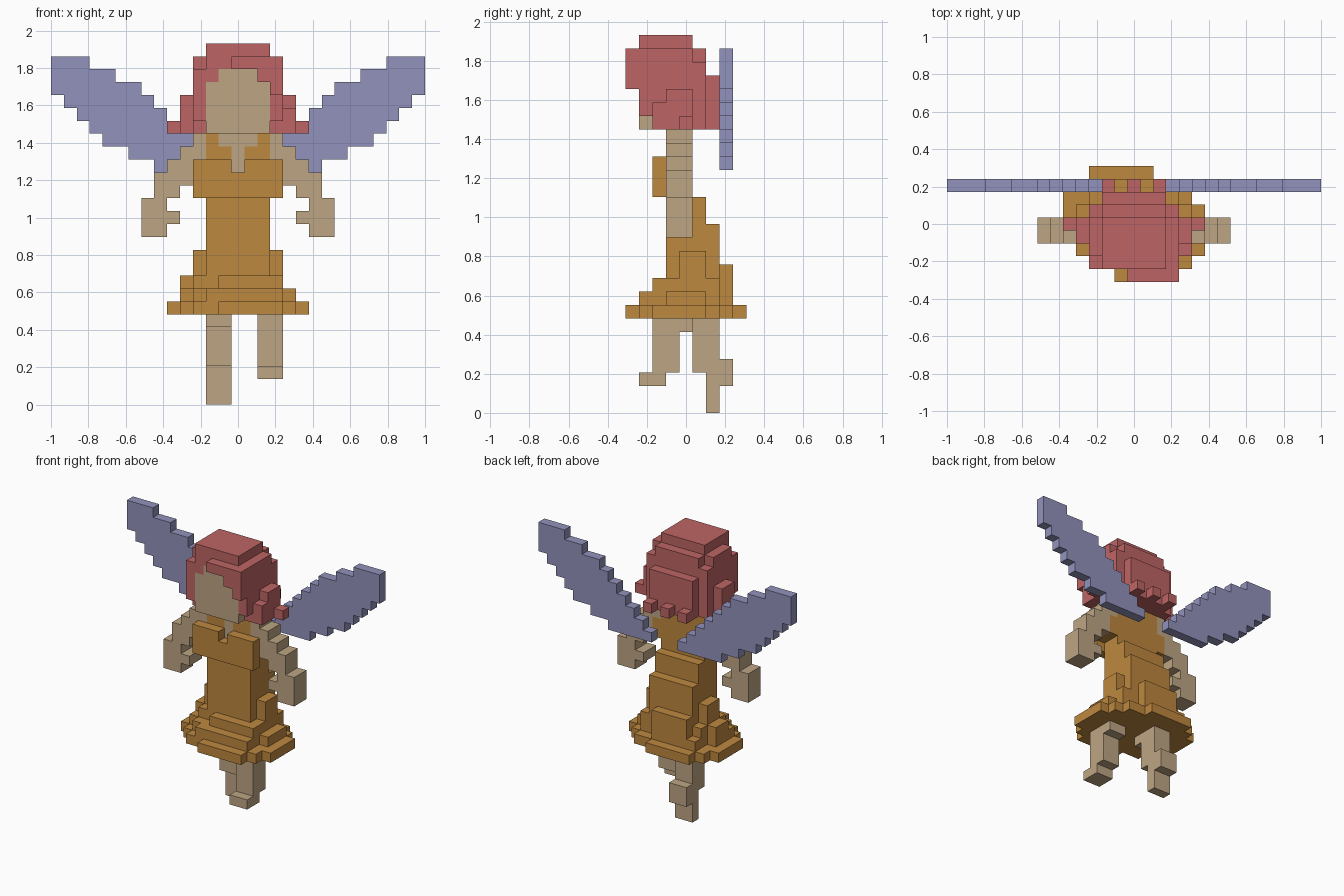
import bpy, bmesh

old = bpy.data.objects.get("Cube")
if old:
    bpy.data.objects.remove(old, do_unlink=True)

V = 2 / 29          # edge length of one block
cells = {}          # (x, y, z) block -> part name; later parts replace earlier ones


def fill(part, xs, ys, zs):
    """Fill blocks; x and y ranges are inclusive, z runs from bottom to top."""
    for x in range(xs[0], xs[1] + 1):
        for y in range(ys[0], ys[1] + 1):
            for z in range(zs[0], zs[1]):
                cells[(x, y, z)] = part


def material(name, rgb):
    mat = bpy.data.materials.new(name)
    lin = [((c / 255 + 0.055) / 1.055) ** 2.4 for c in rgb]
    mat.use_nodes = True
    mat.diffuse_color = (*lin, 1)
    mat.node_tree.nodes["Principled BSDF"].inputs["Base Color"].default_value = (*lin, 1)
    return mat


skin = material("skin", (190, 166, 132))
red = material("hair_red", (190, 100, 100))
ochre = material("dress_ochre", (190, 136, 62))
lilac = material("wing_lilac", (146, 146, 188))

# Skirt rim: each row is mirrored to the opposite side by a half turn
for y, x0, x1 in ((4, -3, 1), (3, -4, 3), (2, -5, 4), (1, -5, 5), (0, -5, 5)):
    fill("dress", (x0, x1), (y, y), (7, 8))
    fill("dress", (-x1, -x0), (-y, -y), (7, 8))

# Skirt tiers, each a cross of two slabs to trim the corners
fill("dress", (-4, 4), (-1, 1), (8, 9))
fill("dress", (-3, 3), (-2, 2), (8, 9))
fill("dress", (-2, 3), (-3, -3), (8, 9))
fill("dress", (-3, 1), (3, 3), (8, 9))
fill("dress", (-4, 3), (0, 1), (9, 10))
fill("dress", (-3, 3), (-1, 2), (9, 10))
fill("dress", (-1, 3), (-2, -2), (9, 10))
fill("dress", (-2, 1), (3, 3), (9, 11))
fill("dress", (-3, 3), (0, 1), (10, 12))
fill("dress", (-2, 2), (-1, 2), (10, 12))

# Waist and bodice
fill("dress", (-2, 2), (-1, 2), (12, 14))
fill("dress", (-2, 2), (-1, 1), (14, 16))
fill("dress", (-2, 2), (-1, 0), (16, 21))
fill("dress", (-3, 3), (-2, -2), (16, 19))
fill("dress", (-3, 3), (-1, 0), (17, 19))
del cells[(0, -2, 18)]

# Neckline
fill("neckline", (-1, 1), (-1, -1), (20, 21))
fill("neckline", (0, 0), (-1, -1), (18, 20))

# Arms: block column, bottom, top
for side, name in ((1, "left_arm"), (-1, "right_arm")):
    for x, z0, z1 in ((3, 19, 21), (4, 17, 20), (5, 16, 19), (5, 14, 15),
                      (6, 13, 18), (7, 13, 16)):
        fill(name, (side * x, side * x), (-1, 0), (z0, z1))

# Legs: one stepping forward, one trailing
fill("left_leg", (2, 3), (-2, -1), (3, 7))
fill("left_leg", (2, 3), (-3, -2), (2, 3))
fill("left_leg", (2, 3), (0, 0), (6, 7))
fill("right_leg", (-2, -1), (1, 2), (3, 7))
fill("right_leg", (-2, -1), (2, 3), (2, 4))
fill("right_leg", (-2, -1), (2, 2), (0, 2))
fill("right_leg", (-2, -1), (0, 0), (6, 7))

# Hair mass
fill("hair", (-2, 2), (-3, 0), (27, 28))
fill("hair", (-3, 3), (-2, 0), (24, 27))
fill("hair", (-2, 2), (-3, 1), (24, 27))
fill("hair", (-3, 3), (-3, 1), (22, 26))
fill("hair", (-3, 3), (-2, 1), (21, 22))
fill("hair", (-2, 2), (2, 2), (21, 25))
for s in (-1, 1):
    fill("hair", (4 * s, 4 * s), (-1, 0), (21, 24))
    fill("hair", (5 * s, 5 * s), (0, 0), (21, 22))
fill("hair", (4, 4), (-2, -2), (21, 23))

# Curls at the nape
for x in (-2, 0, 2):
    fill("hair", (x, x), (3, 3), (21, 22))

# Face, then the swept fringe in front of it
fill("face", (-2, 2), (-3, -3), (21, 25))
fill("face", (-1, 1), (-3, -3), (25, 26))
fill("hair", (0, 3), (-4, -4), (26, 27))
fill("hair", (3, 3), (-3, -3), (26, 27))
fill("hair", (2, 3), (-4, -4), (25, 26))
fill("hair", (3, 3), (-4, -4), (24, 25))

# Wings: bottom and top of each column from the root outwards
profile = [(18, 19), (18, 20), (18, 21), (18, 22), (18, 23), (19, 24), (19, 25),
           (20, 25), (20, 26), (21, 26), (22, 27), (23, 27), (24, 27)]
for s, name in ((1, "left_wing"), (-1, "right_wing")):
    for i, zs in enumerate(profile):
        x = s * (i + 2)
        fill(name, (x, x), (3, 3), zs)

colours = {"dress": ochre, "hair": red, "left_wing": lilac, "right_wing": lilac}


def build(part):
    """Turn the outer block faces of a part into one mesh object."""
    bm = bmesh.new()
    for cell in [c for c, p in cells.items() if p == part]:
        for axis in range(3):
            for sign in (-1, 1):
                near = list(cell)
                near[axis] += sign
                if tuple(near) in cells:
                    continue
                u, w = (axis + 1) % 3, (axis + 2) % 3
                loop = []
                for a, b in ((0, 0), (1, 0), (1, 1), (0, 1))[::sign]:
                    p = list(cell)
                    p[axis] += (sign + 1) // 2
                    p[u] += a
                    p[w] += b
                    loop.append(bm.verts.new(((p[0] - 0.5) * V, (p[1] - 0.5) * V, p[2] * V)))
                bm.faces.new(loop)
    bmesh.ops.remove_doubles(bm, verts=bm.verts[:], dist=0.001)
    bmesh.ops.dissolve_limit(bm, angle_limit=0.02, verts=bm.verts[:], edges=bm.edges[:])
    mesh = bpy.data.meshes.new(part)
    bm.to_mesh(mesh)
    bm.free()
    mesh.materials.append(colours.get(part, skin))
    bpy.context.collection.objects.link(bpy.data.objects.new(part, mesh))


for part in sorted(set(cells.values())):
    build(part)
